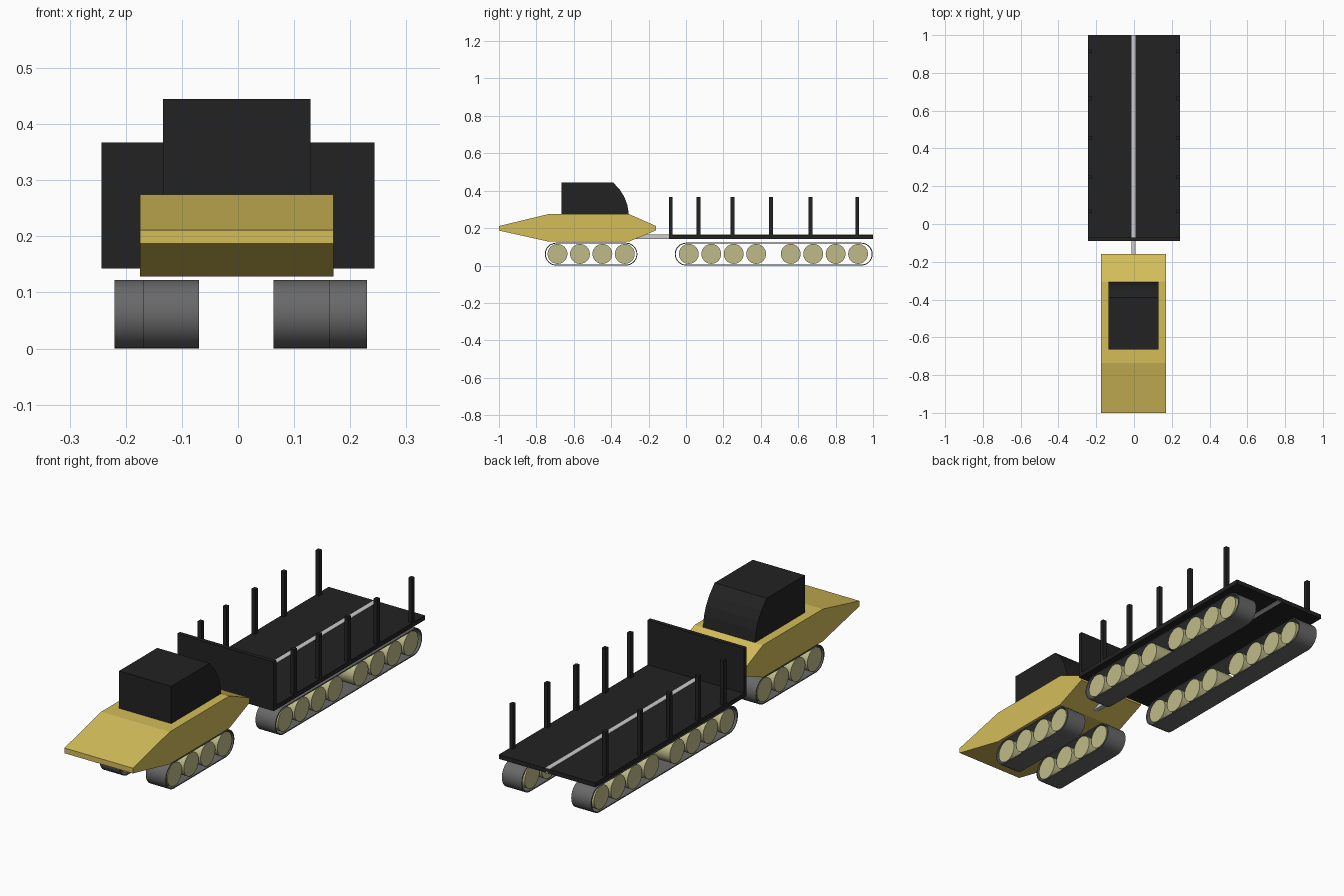
import bpy, bmesh, math
from mathutils import Matrix

if "Cube" in bpy.data.objects:
    bpy.data.objects.remove(bpy.data.objects["Cube"])


def material(name, rgb):
    m = bpy.data.materials.new(name)
    m.diffuse_color = (*rgb, 1)
    m.use_nodes = True
    m.node_tree.nodes["Principled BSDF"].inputs["Base Color"].default_value = m.diffuse_color
    return m


YELLOW = material("yellow paint", (0.66, 0.51, 0.10))
BLACK = material("black", (0.016, 0.016, 0.016))
RUBBER = material("grey rubber", (0.14, 0.14, 0.14))
KHAKI = material("khaki", (0.52, 0.50, 0.25))
STEEL = material("light steel", (0.60, 0.60, 0.60))


def finish(name, bm, mat, smooth=False):
    bmesh.ops.recalc_face_normals(bm, faces=bm.faces)
    me = bpy.data.meshes.new(name)
    bm.to_mesh(me)
    bm.free()
    me.materials.append(mat)
    ob = bpy.data.objects.new(name, me)
    bpy.context.collection.objects.link(ob)
    if smooth:
        bpy.ops.object.select_all(action='DESELECT')
        ob.select_set(True)
        bpy.context.view_layer.objects.active = ob
        bpy.ops.object.shade_smooth_by_angle(angle=math.radians(35))
    return ob


def box(name, x0, x1, y0, y1, z0, z1, mat):
    bm = bmesh.new()
    m = Matrix.Translation(((x0 + x1) / 2, (y0 + y1) / 2, (z0 + z1) / 2))
    bmesh.ops.create_cube(bm, size=1, matrix=m @ Matrix.Diagonal((x1 - x0, y1 - y0, z1 - z0, 1)))
    return finish(name, bm, mat)


def extrude_profile(name, pts, x0, x1, mat):
    """Side profile of (y, z) points swept across x."""
    bm = bmesh.new()
    face = bm.faces.new([bm.verts.new((x0, y, z)) for y, z in pts])
    ext = bmesh.ops.extrude_face_region(bm, geom=[face])
    verts = [v for v in ext["geom"] if isinstance(v, bmesh.types.BMVert)]
    bmesh.ops.translate(bm, verts=verts, vec=(x1 - x0, 0, 0))
    return finish(name, bm, mat)


def track(name, x0, x1, y0, y1, r=0.061, t=0.005, n=16):
    """Thin hollow stadium-shaped belt."""
    def loop(rad):
        ends = [(y1 - r, -math.pi / 2), (y0 + r, math.pi / 2)]
        return [(c + rad * math.cos(a + math.pi * i / n), r + rad * math.sin(a + math.pi * i / n))
                for c, a in ends for i in range(n + 1)]
    bm = bmesh.new()
    rings = [[bm.verts.new((x, y, z)) for y, z in loop(rad)]
             for x, rad in ((x0, r), (x1, r), (x1, r - t), (x0, r - t))]
    count = len(rings[0])
    for a in range(4):
        p, q = rings[a], rings[(a + 1) % 4]
        for i in range(count):
            j = (i + 1) % count
            bm.faces.new((p[i], p[j], q[j], q[i]))
    return finish(name, bm, RUBBER, True)


def wheel(name, x0, x1, y):
    bm = bmesh.new()
    m = Matrix.Translation(((x0 + x1) / 2, y, 0.062)) @ Matrix.Rotation(math.pi / 2, 4, 'Y')
    bmesh.ops.create_cone(bm, cap_ends=True, segments=32, radius1=0.053, radius2=0.053,
                          depth=x1 - x0, matrix=m)
    return finish(name, bm, KHAKI, True)


# tractor hull and cab
extrude_profile("hull", [(-1, 0.187), (-0.735, 0.128), (-0.305, 0.128), (-0.16, 0.188),
                         (-0.16, 0.211), (-0.305, 0.275), (-0.735, 0.275), (-1, 0.211)],
                -0.175, 0.17, YELLOW)
extrude_profile("cab", [(-0.665, 0.27), (-0.305, 0.27), (-0.314, 0.325), (-0.329, 0.365),
                        (-0.352, 0.403), (-0.39, 0.445), (-0.665, 0.445)],
                -0.134, 0.129, BLACK)

# trailer deck, headboard, centre beam that doubles as tow bar
box("deck", -0.243, 0.243, -0.09, 1.0, 0.143, 0.163, BLACK)
box("headboard", -0.243, 0.243, -0.09, -0.071, 0.143, 0.367, BLACK)
box("centre_beam", -0.013, 0.009, -0.30, 1.0, 0.141, 0.165, STEEL)

# side stakes
for side, x0 in (("left", -0.243), ("right", 0.225)):
    for i, y in enumerate((0.067, 0.248, 0.455, 0.665, 0.915)):
        box(f"stake_{side}_{i}", x0, x0 + 0.018, y - 0.01, y + 0.01, 0.15, 0.367, BLACK)

# tracks with road wheels
TRACTOR = [-0.687 + 0.12 * i for i in range(4)]
TRAILER = [0.015 + 0.12 * i for i in range(4)] + [0.56 + 0.12 * i for i in range(4)]
for part, half, y0, y1, wheels in (("tractor", 0.1165, -0.755, -0.26, TRACTOR),
                                   ("trailer", 0.175, -0.06, 0.998, TRAILER)):
    for side, s in (("left", -1), ("right", 1)):
        c = s * half + (-0.003 if part == "tractor" else 0.005)
        track(f"{part}_track_{side}", c - 0.05, c + 0.05, y0, y1)
        for i, y in enumerate(wheels):
            wheel(f"{part}_wheel_{side}_{i}", c - 0.048, c + 0.048, y)
